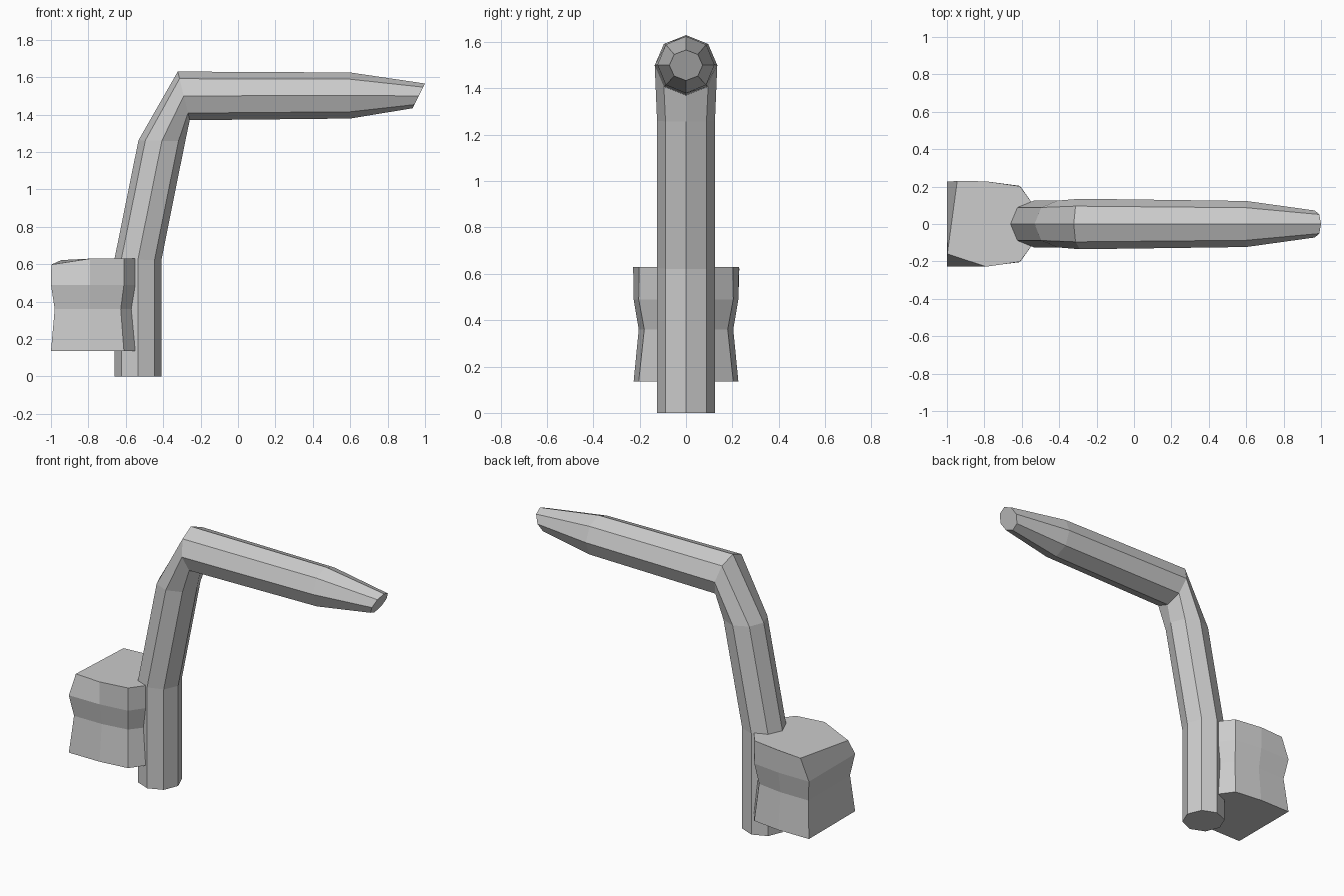
import bpy, bmesh
from math import cos, sin, pi

if "Cube" in bpy.data.objects:
    bpy.data.objects.remove(bpy.data.objects["Cube"])


def loft(name, rings):
    """Skin equal-length rings of points into a closed, flat-shaded solid."""
    bm = bmesh.new()
    loops = [[bm.verts.new(p) for p in ring] for ring in rings]
    n = len(loops[0])
    for a, b in zip(loops, loops[1:]):
        for i in range(n):
            j = (i + 1) % n
            bm.faces.new((a[i], a[j], b[j], b[i]))
    bm.faces.new(loops[0][::-1])
    bm.faces.new(loops[-1])
    bmesh.ops.recalc_face_normals(bm, faces=bm.faces)
    mesh = bpy.data.meshes.new(name)
    bm.to_mesh(mesh)
    bm.free()
    obj = bpy.data.objects.new(name, mesh)
    bpy.context.collection.objects.link(obj)
    return obj


def pipe_ring(cx, cz, ox, oz, ry, sides=8):
    """Octagon around (cx, cz); (ox, oz) points to the outer side of the bend."""
    angles = [2 * pi * i / sides for i in range(sides)]
    return [(cx + ox * cos(a), ry * sin(a), cz + oz * cos(a)) for a in angles]


# Bent arm: upright post, leaning neck, mitred elbow, tapered horizontal arm
loft("bent_arm", [
    pipe_ring(-0.535, 0.0, -0.125, 0.0, 0.125),
    pipe_ring(-0.535, 0.625, -0.125, 0.005, 0.125),
    pipe_ring(-0.407, 1.26, -0.125, 0.003, 0.125),
    pipe_ring(-0.29, 1.50, -0.032, 0.13, 0.135),
    pipe_ring(0.60, 1.502, 0.0, 0.123, 0.123),
    pipe_ring(0.967, 1.50, 0.033, 0.066, 0.072),
])


def block_ring(z, back, nose, y_back, y_side, y_front, y_nose):
    """Plan outline of the side block, mirrored across y."""
    half = [(back, y_back), (-0.79, y_side), (nose - 0.06, y_front), (nose, y_nose)]
    return [(x, -y, z) for x, y in half] + [(x, y, z) for x, y in half[::-1]]


# Side block: waisted body with a chipped, slightly sloping top
top = block_ring(0.63, -1.0, -0.55, 0.225, 0.228, 0.202, 0.12)
top[0] = (-0.998, -0.16, 0.598)
top[-1] = (-0.945, 0.23, 0.622)
loft("side_block", [
    block_ring(0.135, -1.0, -0.55, 0.226, 0.226, 0.204, 0.12),
    block_ring(0.36, -0.98, -0.567, 0.204, 0.204, 0.18, 0.105),
    block_ring(0.49, -1.0, -0.55, 0.226, 0.226, 0.204, 0.12),
    top,
])
